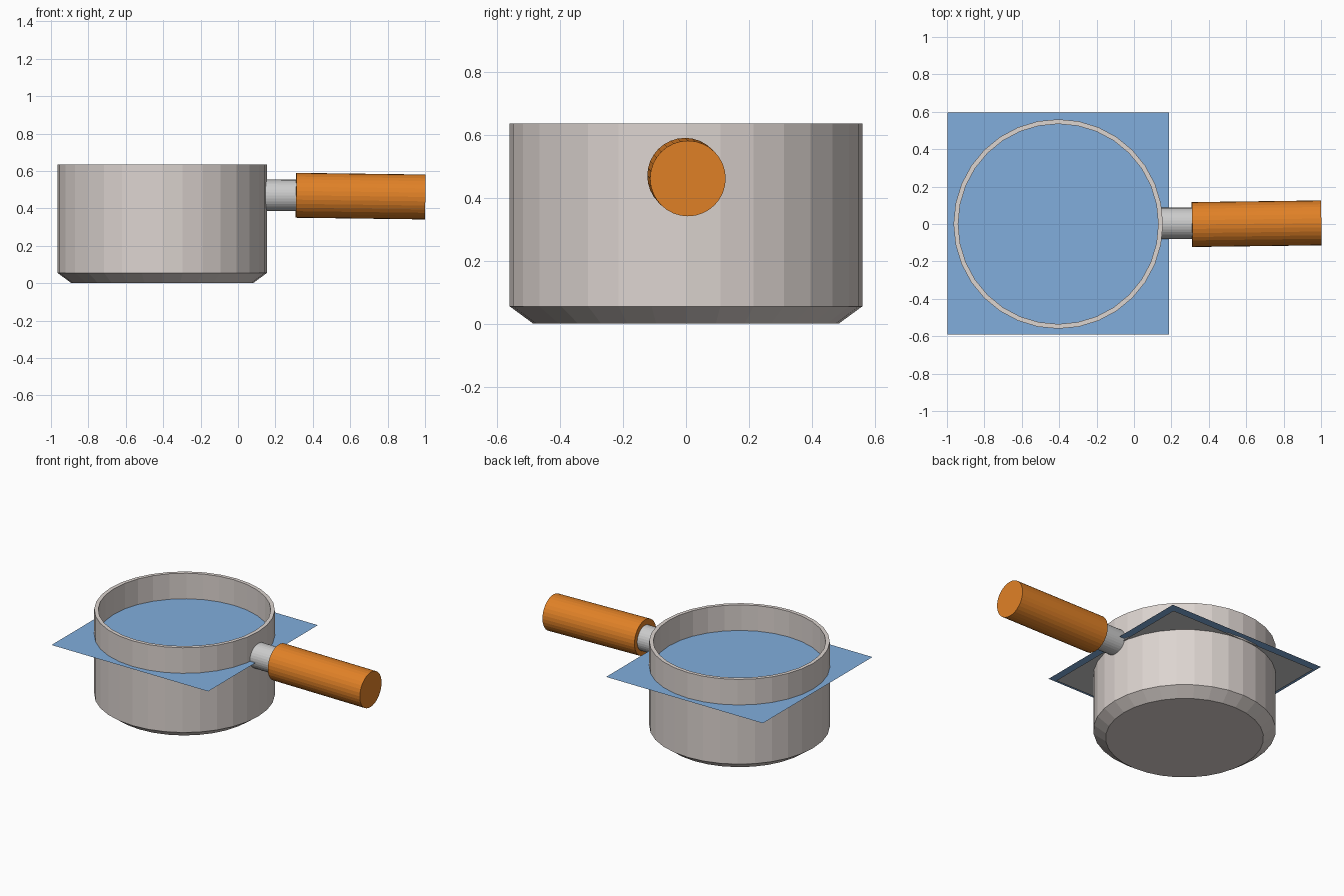
import bpy, bmesh, math
from mathutils import Vector

if "Cube" in bpy.data.objects:
    bpy.data.objects.remove(bpy.data.objects["Cube"])

SIDES = 32
CX = -0.405


def material(name, rgb):
    m = bpy.data.materials.new(name)
    m.diffuse_color = (*rgb, 1)
    m.use_nodes = True
    m.node_tree.nodes["Principled BSDF"].inputs["Base Color"].default_value = m.diffuse_color
    return m


def finish(name, bm, mat=None):
    me = bpy.data.meshes.new(name)
    bm.to_mesh(me)
    bm.free()
    ob = bpy.data.objects.new(name, me)
    bpy.context.collection.objects.link(ob)
    if mat:
        me.materials.append(mat)
    return ob


def lathe(name, profile, mat):
    """Turn a closed (radius, z) profile around the pot axis."""
    bm = bmesh.new()
    rings = []
    for r, z in profile:
        rings.append([bm.verts.new((CX + r * math.cos(a), r * math.sin(a), z))
                      for a in (math.tau * i / SIDES for i in range(SIDES))])
    for a, b in zip(rings, rings[1:]):
        for i in range(SIDES):
            j = (i + 1) % SIDES
            bm.faces.new((a[i], a[j], b[j], b[i]))
    bm.faces.new(rings[0][::-1])
    bm.faces.new(rings[-1])
    return finish(name, bm, mat)


def rod(name, start, end, radius, mat=None):
    """Capped cylinder between two points."""
    start, end = Vector(start), Vector(end)
    axis = end - start
    bm = bmesh.new()
    bmesh.ops.create_cone(bm, cap_ends=True, segments=SIDES, radius1=radius,
                          radius2=radius, depth=axis.length)
    ob = finish(name, bm, mat)
    ob.location = (start + end) / 2
    ob.rotation_euler = axis.to_track_quat('Z', 'Y').to_euler()
    return ob


def sheet(name, half, z, mat=None):
    """Single square face centred on the pot."""
    bm = bmesh.new()
    bmesh.ops.create_grid(bm, x_segments=1, y_segments=1, size=half)
    ob = finish(name, bm, mat)
    ob.location = (CX, 0.002, z)
    return ob


steel = material("steel", (0.72, 0.66, 0.63))
orange = material("orange", (0.75, 0.22, 0.02))
blue = material("blue", (0.22, 0.42, 0.72))

# Hollow pot with a chamfered base
lathe("pot", [(0.485, 0), (0.56, 0.055), (0.56, 0.635), (0.535, 0.635),
              (0.535, 0.065), (0.475, 0.025)], steel)

# Square water surface, with a plain sheet just under it
sheet("water_surface", 0.593, 0.46, blue)
sheet("water_underside", 0.56, 0.445)

# Handle: short neck and a slightly drooping grip
rod("handle_neck", (0.14, 0.003, 0.47), (0.33, 0.003, 0.469), 0.084)
rod("handle_grip", (0.31, -0.003, 0.47), (1.0, 0.006, 0.461), 0.12, orange)
